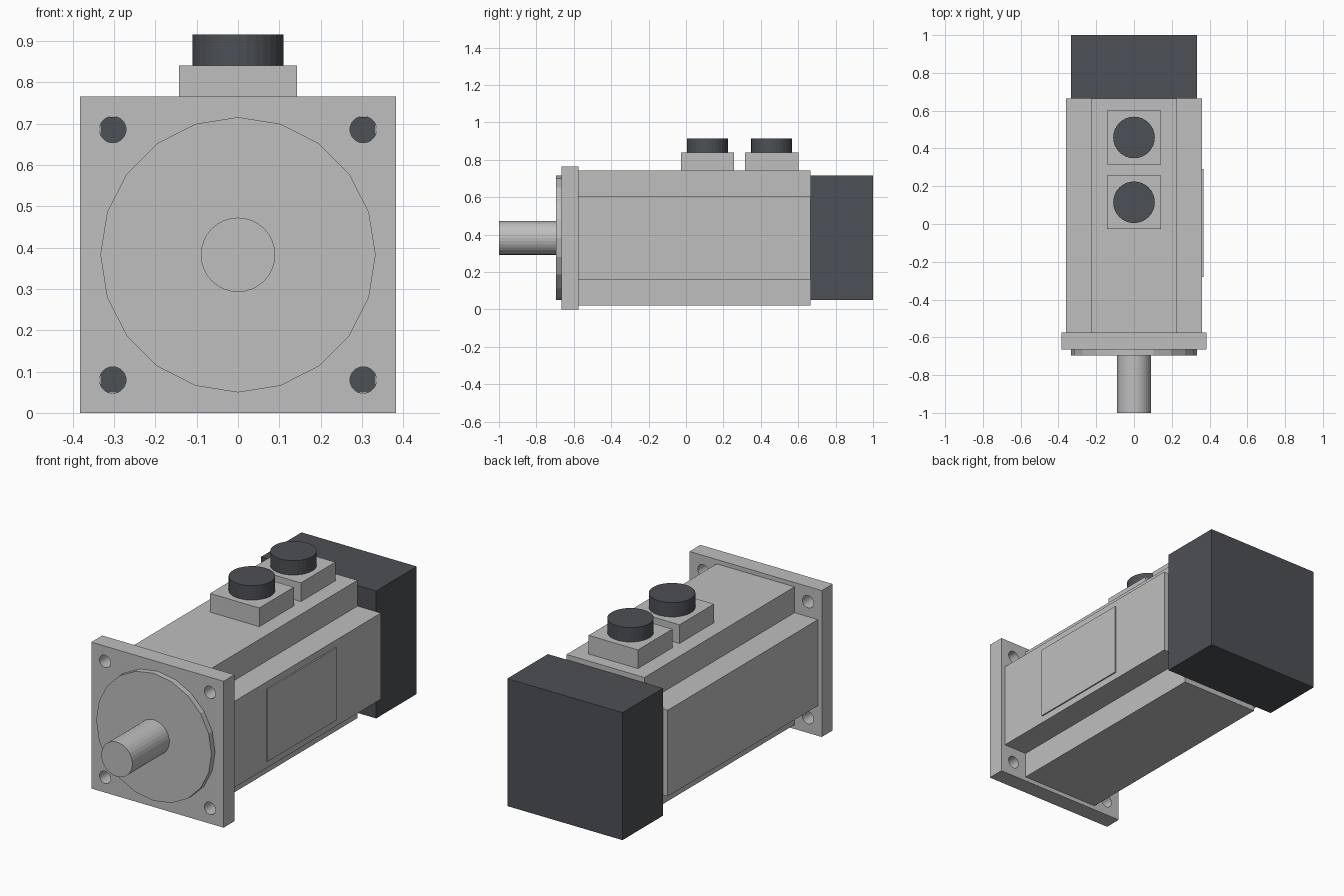
import bpy, bmesh
from math import pi
from mathutils import Matrix, Vector

cube = bpy.data.objects.get("Cube")
if cube:
    bpy.data.objects.remove(cube, do_unlink=True)

AXIS_Z = 0.3825  # height of the shaft axis


def material(name, rgb):
    m = bpy.data.materials.new(name)
    m.use_nodes = True
    m.diffuse_color = (*rgb, 1)
    m.node_tree.nodes["Principled BSDF"].inputs["Base Color"].default_value = (*rgb, 1)
    return m


GREY = material("light grey metal", (0.52, 0.52, 0.52))
DARK = material("dark grey plastic", (0.073, 0.08, 0.091))


def finish(name, bm, mat):
    bmesh.ops.recalc_face_normals(bm, faces=bm.faces)
    mesh = bpy.data.meshes.new(name)
    bm.to_mesh(mesh)
    bm.free()
    mesh.materials.append(mat)
    obj = bpy.data.objects.new(name, mesh)
    bpy.context.collection.objects.link(obj)
    return obj


def box(name, low, high, mat):
    low, high = Vector(low), Vector(high)
    bm = bmesh.new()
    bmesh.ops.create_cube(bm, size=1, matrix=Matrix.Translation((low + high) / 2)
                          @ Matrix.Diagonal((*(high - low), 1)))
    return finish(name, bm, mat)


def cylinder(name, centre, radius, depth, sides, mat, along_y=True):
    bm = bmesh.new()
    turn = Matrix.Rotation(pi / 2, 4, "X") if along_y else Matrix()
    bmesh.ops.create_cone(bm, cap_ends=True, segments=sides, radius1=radius, radius2=radius,
                          depth=depth, matrix=Matrix.Translation(centre) @ turn)
    return finish(name, bm, mat)


# Motor body: square section with notched corners, extruded along y
OUTER, NOTCH = 0.36, 0.225
quarter = [(OUTER, NOTCH), (NOTCH, NOTCH), (NOTCH, OUTER)]
section = []
for _ in range(4):
    section += quarter
    quarter = [(-z, x) for x, z in quarter]
bm = bmesh.new()
face = bm.faces.new([bm.verts.new((x, -0.575, AXIS_Z + z)) for x, z in section])
side = bmesh.ops.extrude_face_region(bm, geom=[face])["geom"]
bmesh.ops.translate(bm, vec=(0, 1.24, 0),
                    verts=[v for v in side if isinstance(v, bmesh.types.BMVert)])
finish("motor_body", bm, GREY)

# Mounting flange with four through holes
flange = box("mounting_flange", (-0.3825, -0.665, 0), (0.3825, -0.575, 0.765), GREY)
for sx in (-1, 1):
    for sz in (-1, 1):
        cutter = cylinder("hole_cutter", (sx * 0.303, -0.62, AXIS_Z + sz * 0.303),
                          0.032, 0.3, 32, GREY)
        cutter.hide_render = True
        mod = flange.modifiers.new("hole", "BOOLEAN")
        mod.operation, mod.solver, mod.object = "DIFFERENCE", "EXACT", cutter
        bpy.context.view_layer.objects.active = flange
        bpy.ops.object.modifier_apply(modifier=mod.name)
        bpy.data.objects.remove(cutter, do_unlink=True)

# Pilot disc and output shaft
cylinder("pilot_disc", (0, -0.68, AXIS_Z), 0.333, 0.03, 20, GREY)
cylinder("output_shaft", (0, -0.845, AXIS_Z), 0.09, 0.31, 32, GREY)

# Rear encoder cover
box("rear_cover", (-0.333, 0.665, AXIS_Z - 0.333), (0.333, 1, AXIS_Z + 0.333), DARK)

# Blank rating plate on the left side
box("rating_plate", (0.359, -0.28, 0.193), (0.367, 0.29, 0.572), GREY)

# Two cable connectors: square pad with round cap
for label, y in (("front", 0.115), ("rear", 0.458)):
    box(label + "_connector_pad", (-0.1425, y - 0.1425, 0.742), (0.1425, y + 0.1425, 0.84), GREY)
    cylinder(label + "_connector_cap", (0, y, 0.8775), 0.11, 0.075, 32, DARK, along_y=False)
